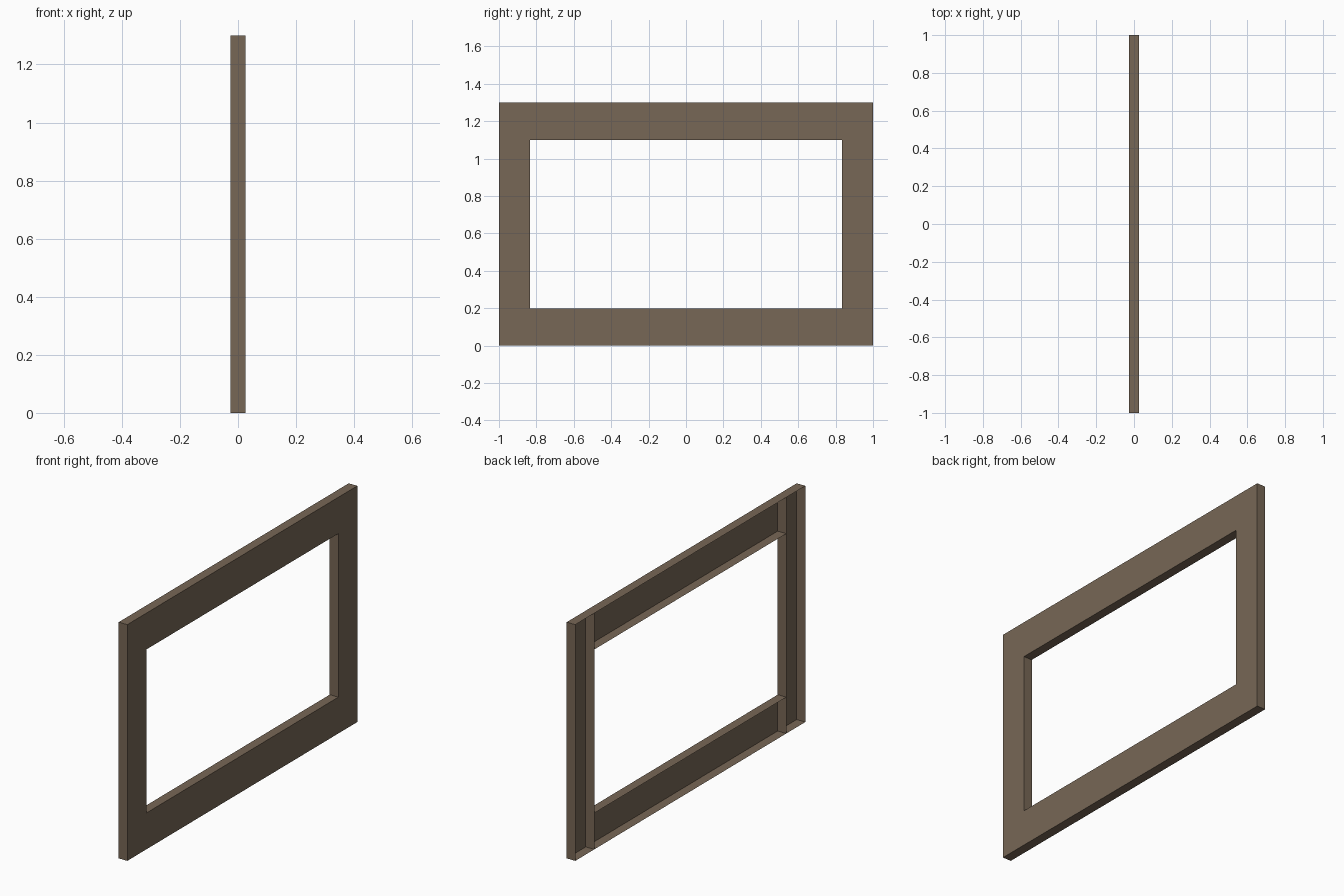
import bpy, bmesh

if "Cube" in bpy.data.objects:
    bpy.data.objects.remove(bpy.data.objects["Cube"])

HALF_X = 0.026               # half depth of the frame
Y_OUT, Y_IN = 1.0, 0.835     # outer and opening half widths
Z_TOP, RAIL = 1.3, 0.2       # total height, rail height

wood = bpy.data.materials.new("brown_wood")
wood.diffuse_color = (0.185, 0.135, 0.092, 1)
wood.use_nodes = True
wood.node_tree.nodes["Principled BSDF"].inputs["Base Color"].default_value = wood.diffuse_color


def open_board(name, y0, y1, z0, z1):
    """Thin-shelled board whose back (-x) side is left open."""
    bm = bmesh.new()
    bmesh.ops.create_cube(bm, size=1)
    for v in bm.verts:
        v.co.x *= 2 * HALF_X
        v.co.y = y0 if v.co.y < 0 else y1
        v.co.z = z0 if v.co.z < 0 else z1
    bm.normal_update()
    back = [f for f in bm.faces if f.normal.x < -0.5]
    bmesh.ops.delete(bm, geom=back, context='FACES_ONLY')
    me = bpy.data.meshes.new(name)
    bm.to_mesh(me)
    bm.free()
    me.materials.append(wood)
    ob = bpy.data.objects.new(name, me)
    bpy.context.collection.objects.link(ob)
    return ob


# full-height uprights at both ends
open_board("left_upright", -Y_OUT, -Y_IN, 0, Z_TOP)
open_board("right_upright", Y_IN, Y_OUT, 0, Z_TOP)

# rails between the uprights
for rail_name, z in (("bottom_rail", 0), ("top_rail", Z_TOP - RAIL)):
    rail = open_board(rail_name, -Y_IN, Y_IN, z, z + RAIL)
    # the uprights already close the rail ends
    bm = bmesh.new()
    bm.from_mesh(rail.data)
    bm.normal_update()
    ends = [f for f in bm.faces if abs(f.normal.y) > 0.5]
    bmesh.ops.delete(bm, geom=ends, context='FACES_ONLY')
    bm.to_mesh(rail.data)
    bm.free()
